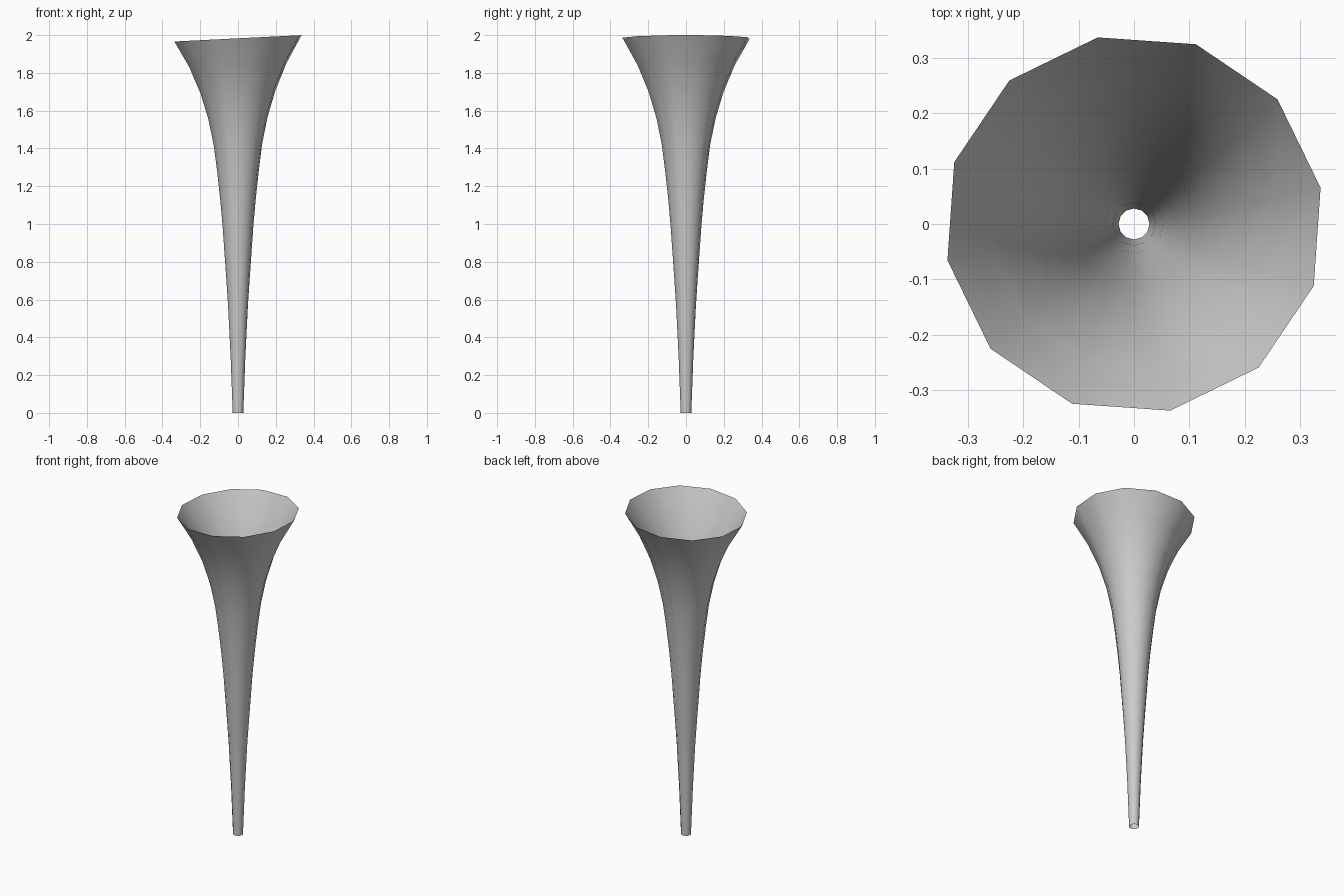
import bpy, bmesh, math

if "Cube" in bpy.data.objects:
    bpy.data.objects.remove(bpy.data.objects["Cube"])

SIDES, RINGS = 12, 14
TILT = 0.05
# radius at evenly chosen heights (fraction of length, radius)
PROFILE = [(0, .028), (.15, .039), (.3, .054), (.5, .082), (.6, .1), (.71, .127),
           (.786, .158), (.857, .201), (.929, .262), (1, .343)]


def radius(t):
    for (a, ra), (b, rb) in zip(PROFILE, PROFILE[1:]):
        if t <= b + 1e-6:
            return ra + (rb - ra) * (t - a) / (b - a)
    return PROFILE[-1][1]


# Flared open horn with slightly tilted, gently twisted rings
bm = bmesh.new()
rings = []
for i in range(RINGS + 1):
    t = i / RINGS
    r = radius(t)
    tilt = TILT * t
    ring = []
    for k in range(SIDES):
        a = 2 * math.pi * k / SIDES + math.radians(11) * t
        x, y = r * math.cos(a), r * math.sin(a)
        ring.append(bm.verts.new((x, y, 1.983 * t + tilt * x)))
    rings.append(ring)
for lo, hi in zip(rings, rings[1:]):
    for k in range(SIDES):
        n = (k + 1) % SIDES
        bm.faces.new((lo[k], lo[n], hi[n], hi[k]))
for f in bm.faces:
    f.smooth = True
mesh = bpy.data.meshes.new("horn")
bm.to_mesh(mesh)
bm.free()
horn = bpy.data.objects.new("horn", mesh)
bpy.context.collection.objects.link(horn)
